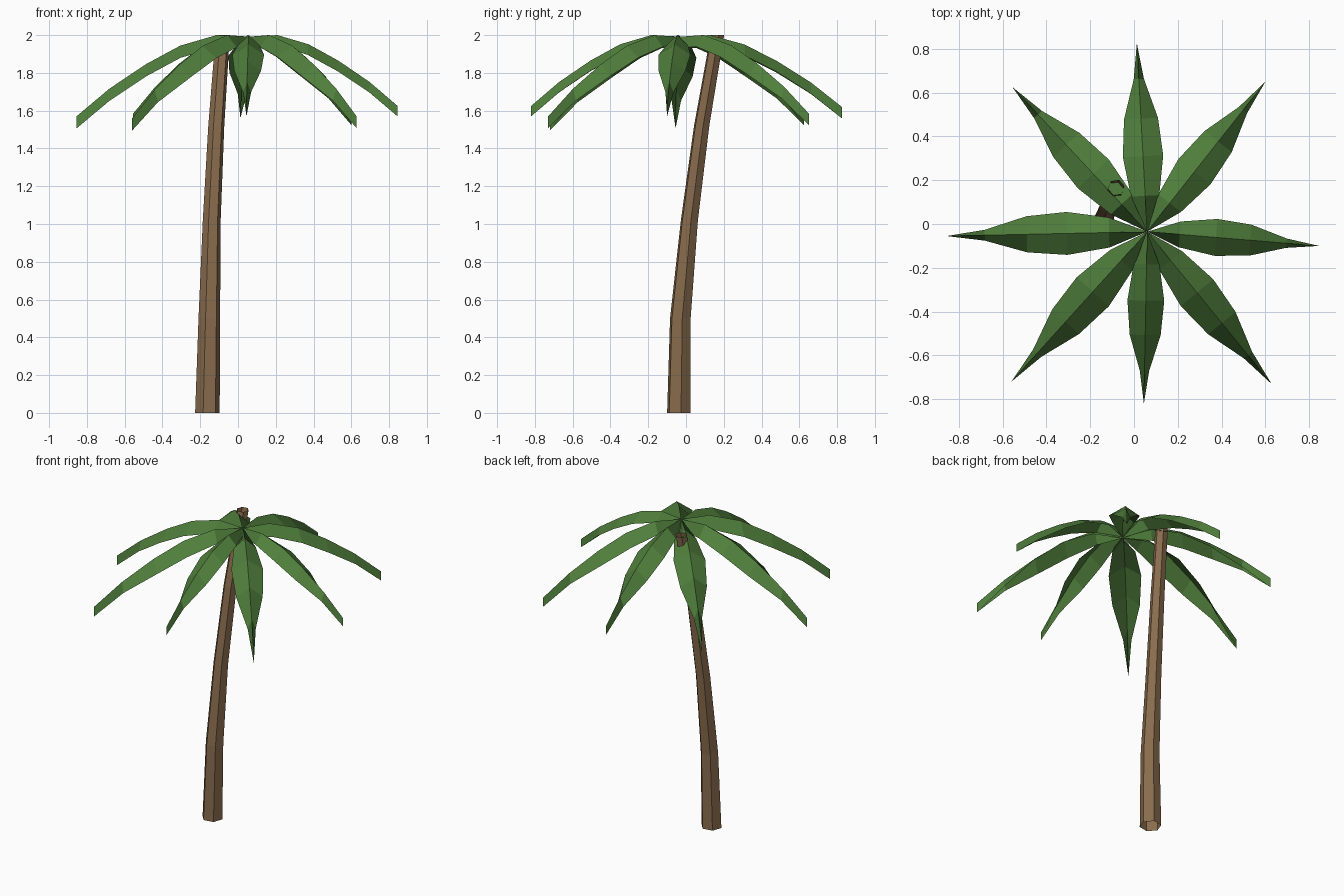
import bpy, bmesh, math
from mathutils import Vector

if "Cube" in bpy.data.objects:
    bpy.data.objects.remove(bpy.data.objects["Cube"])


def material(name, rgb):
    m = bpy.data.materials.new(name)
    m.diffuse_color = (*rgb, 1)
    m.use_nodes = True
    m.node_tree.nodes["Principled BSDF"].inputs["Base Color"].default_value = m.diffuse_color
    return m


BARK = material("bark brown", (0.25, 0.15, 0.075))
LEAF = material("leaf green", (0.08, 0.21, 0.045))


def finish(bm, name, mat):
    me = bpy.data.meshes.new(name)
    bm.to_mesh(me)
    bm.free()
    me.materials.append(mat)
    ob = bpy.data.objects.new(name, me)
    bpy.context.collection.objects.link(ob)
    return ob


# Trunk: bent six-sided tube, open at both ends (x, y, z, radius)
RINGS = [(-0.162, -0.038, 0.0, 0.066), (-0.152, -0.030, 0.5, 0.058),
         (-0.139, 0.018, 1.02, 0.048), (-0.115, 0.083, 1.52, 0.043),
         (-0.081, 0.166, 2.0, 0.038)]
bm = bmesh.new()
rings = []
for x, y, z, r in RINGS:
    angles = [math.radians(10 + 60 * i) for i in range(6)]
    rings.append([bm.verts.new((x + r * math.cos(a), y + r * math.sin(a), z))
                  for a in angles])
for low, high in zip(rings, rings[1:]):
    for i in range(6):
        j = (i + 1) % 6
        bm.faces.new((low[i], low[j], high[j], high[i]))
finish(bm, "trunk", BARK)

# Leaf profile: distance along (0-1), ridge drop (0-1), half width / length
PROFILE = [(0.0, 0.02, 0.0), (0.19, 0.0, 0.075), (0.40, 0.13, 0.107),
           (0.60, 0.36, 0.09), (0.81, 0.66, 0.027), (1.0, 1.0, 0.0)]
CROWN = Vector((0.06, -0.035, 2.0))
# Leaf tips: x, y, ridge height
TIPS = [(0.845, -0.10, 1.625), (0.60, 0.65, 1.585), (0.013, 0.825, 1.62),
        (-0.555, 0.625, 1.585), (-0.855, -0.055, 1.57), (-0.56, -0.72, 1.56),
        (0.045, -0.82, 1.625), (0.628, -0.73, 1.57)]


def leaf(index, tip):
    """Folded sheet with a raised midrib and lower side edges."""
    along = Vector((tip[0] - CROWN.x, tip[1] - CROWN.y, 0))
    length = along.length
    side = Vector((-along.y, along.x, 0)) / length
    drop = CROWN.z - tip[2]
    fold = Vector((0, 0, 0.07 * length))
    bm = bmesh.new()
    rows = []
    for t, d, w in PROFILE:
        mid = CROWN + along * t - Vector((0, 0, drop * d))
        edge = mid - fold
        offset = side * w * length
        left = bm.verts.new(edge + offset)
        right = bm.verts.new(edge - offset) if w else left
        rows.append((left, bm.verts.new(mid), right))
    for a, b in zip(rows, rows[1:]):
        bm.faces.new((a[1], b[1], b[0], a[0]))
        bm.faces.new((a[2], b[2], b[1], a[1]))
    finish(bm, f"leaf_{index}", LEAF)


for n, tip in enumerate(TIPS, 1):
    leaf(n, tip)
